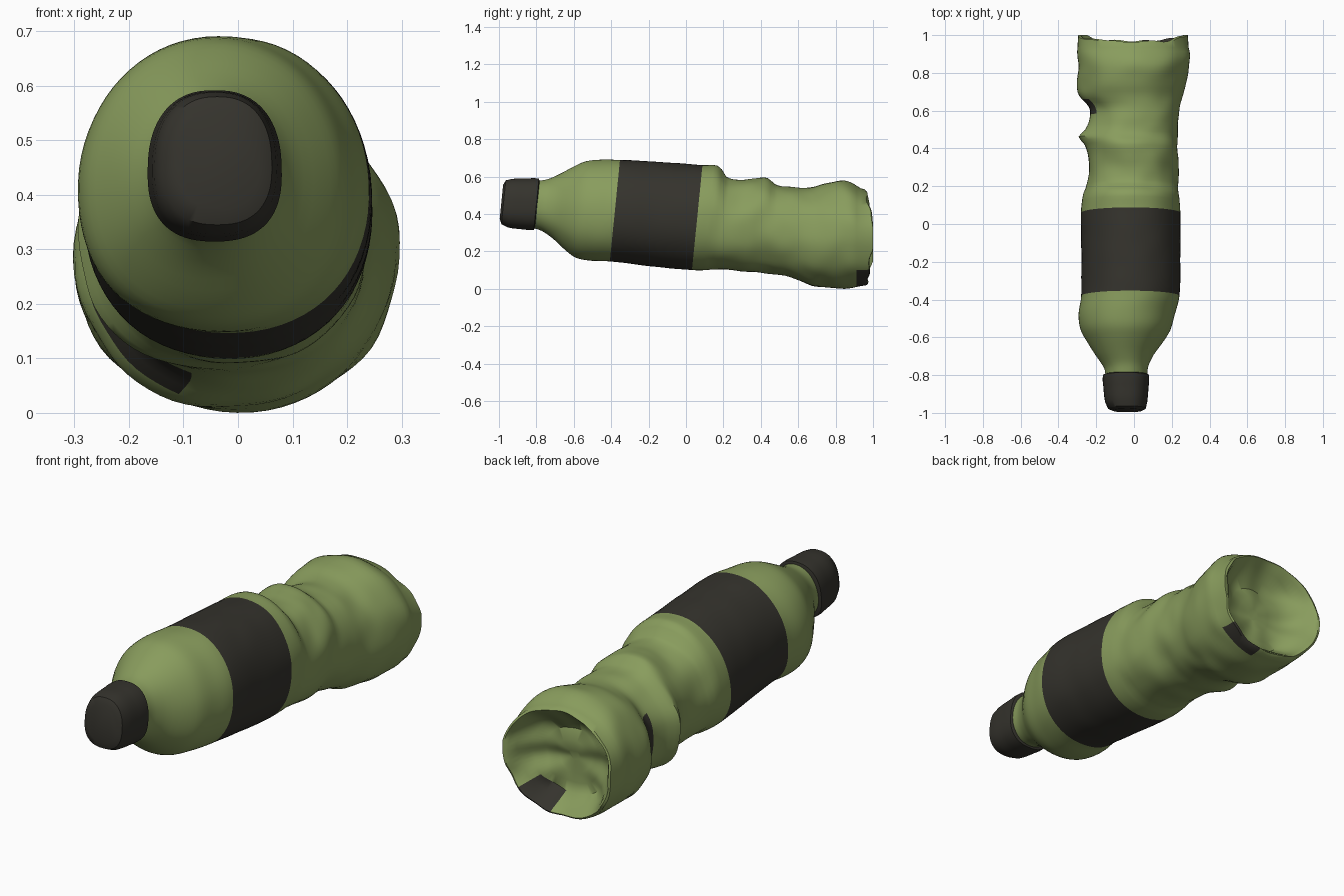
import bpy, bmesh, math
from mathutils import noise, Vector

if "Cube" in bpy.data.objects:
    bpy.data.objects.remove(bpy.data.objects["Cube"])

N = 72  # points around each ring


def material(name, col):
    m = bpy.data.materials.new(name)
    m.diffuse_color = (*col, 1)
    m.use_nodes = True
    m.node_tree.nodes["Principled BSDF"].inputs["Base Color"].default_value = m.diffuse_color
    return m


GREEN = material("bottle green", (0.25, 0.335, 0.11))
DARK = material("dark charcoal", (0.035, 0.033, 0.026))

# stations along the bottle: y, x min, x max, z min, z max
BODY = [
    (-0.83, -0.15, 0.07, 0.33, 0.575), (-0.77, -0.155, 0.072, 0.315, 0.582),
    (-0.74, -0.17, 0.08, 0.30, 0.59), (-0.69, -0.205, 0.105, 0.265, 0.615),
    (-0.62, -0.25, 0.155, 0.205, 0.655), (-0.56, -0.282, 0.192, 0.165, 0.682),
    (-0.48, -0.293, 0.215, 0.15, 0.69), (-0.38, -0.28, 0.24, 0.147, 0.69),
    (-0.20, -0.278, 0.245, 0.125, 0.68), (0.06, -0.28, 0.245, 0.10, 0.662),
    (0.14, -0.272, 0.24, 0.10, 0.658), (0.165, -0.265, 0.237, 0.105, 0.635),
    (0.19, -0.255, 0.235, 0.105, 0.597), (0.27, -0.24, 0.235, 0.10, 0.583),
    (0.35, -0.24, 0.235, 0.09, 0.59), (0.42, -0.262, 0.23, 0.083, 0.59),
    (0.46, -0.292, 0.23, 0.08, 0.562), (0.50, -0.255, 0.232, 0.075, 0.55),
    (0.56, -0.235, 0.235, 0.065, 0.545), (0.62, -0.24, 0.24, 0.045, 0.54),
    (0.68, -0.29, 0.258, 0.015, 0.545), (0.74, -0.30, 0.275, 0.008, 0.56),
    (0.83, -0.298, 0.292, 0.003, 0.578), (0.89, -0.30, 0.296, 0.005, 0.565),
    (0.935, -0.298, 0.285, 0.01, 0.54)]
CAP = [
    (-0.987, -0.11, 0.04, 0.375, 0.555), (-0.975, -0.138, 0.062, 0.345, 0.58),
    (-0.94, -0.153, 0.07, 0.328, 0.588), (-0.86, -0.162, 0.077, 0.318, 0.59),
    (-0.80, -0.165, 0.08, 0.315, 0.59), (-0.795, -0.15, 0.068, 0.33, 0.575)]


def smooth_stations(st, step):
    """Cubic interpolation between stations, keeping every station."""
    out = []
    for i in range(len(st) - 1):
        p0, p1, p2, p3 = st[max(i - 1, 0)], st[i], st[i + 1], st[min(i + 2, len(st) - 1)]
        h = p2[0] - p1[0]
        n = max(1, round(h / step))
        for k in range(n):
            u = k / n
            row = [p1[0] + h * u]
            for c in range(1, 5):
                m1 = (p2[c] - p0[c]) / (p2[0] - p0[0]) * h
                m2 = (p3[c] - p1[c]) / (p3[0] - p1[0]) * h
                row.append((2*u**3 - 3*u**2 + 1) * p1[c] + (u**3 - 2*u**2 + u) * m1
                           + (3*u**2 - 2*u**3) * p2[c] + (u**3 - u**2) * m2)
            out.append(row)
    return out + [list(st[-1])]


def ring(row, power, rough=0.0):
    y, x0, x1, z0, z1 = row
    cx, cz, hx, hz = (x0 + x1) / 2, (z0 + z1) / 2, (x1 - x0) / 2, (z1 - z0) / 2
    fade = min(1, max(0, (0.75 - y) / 0.5))   # front rings lean and are egg shaped
    pts = []
    for i in range(N):
        t = 2 * math.pi * i / N
        c, s = math.cos(t), math.sin(t)
        px = math.copysign(abs(c) ** power, c) * (1 - 0.06 * s * fade)
        pz = math.copysign(abs(s) ** power, s)
        k = 1 + rough * noise.noise(Vector((c * 2, y * 9, s * 2)))
        pts.append(Vector((cx + hx * px * k, y + 0.1 * fade * hz * pz, cz + hz * pz * k)))
    return pts


def loft(name, rings, rule, mats):
    """Skin the rings; rule(ring index, angle in degrees) gives the material."""
    bm = bmesh.new()
    vs = [[bm.verts.new(p) for p in r] for r in rings]
    for j in range(len(vs) - 1):
        for i in range(N):
            k = (i + 1) % N
            f = bm.faces.new((vs[j][i], vs[j][k], vs[j + 1][k], vs[j + 1][i]))
            f.material_index = rule(j, (i + 0.5) * 360 / N)
    bm.faces.new(vs[0][::-1])
    bm.faces.new(vs[-1])
    bmesh.ops.recalc_face_normals(bm, faces=bm.faces)
    me = bpy.data.meshes.new(name)
    bm.to_mesh(me)
    bm.free()
    for m in mats:
        me.materials.append(m)
    ob = bpy.data.objects.new(name, me)
    bpy.context.collection.objects.link(ob)
    bpy.ops.object.select_all(action='DESELECT')
    ob.select_set(True)
    bpy.context.view_layer.objects.active = ob
    bpy.ops.object.shade_smooth_by_angle(angle=math.radians(45))


# crushed bottle body
rows = smooth_stations(BODY, 0.02)
rings = [ring(r, 0.95, 0.035 if r[0] > 0.15 else 0.008) for r in rows]
side_count = len(rings)

# ragged rim and pressed-in base: scale, offset in y
rim = rings[-1]
mid = sum(rim, Vector()) / N
for scale, dy in [(0.985, 0.022), (0.95, 0.03), (0.90, 0.015), (0.82, -0.02),
                  (0.68, -0.05), (0.5, -0.065), (0.3, -0.07), (0.1, -0.07)]:
    r = []
    for i, p in enumerate(rim):
        t = 2 * math.pi * i / N
        lip = 0.045 * abs(math.cos(t)) ** 3 * max(0, (scale - 0.6) / 0.4)
        q = mid + (p - mid) * scale
        crease = 0.012 * math.sin(q.z * 42 + q.x * 5) if scale < 0.9 else 0
        wob = 0.018 * noise.noise(Vector((q.x * 9, scale, q.z * 9)))
        q.y = min(1.0, mid.y + dy + lip + wob + crease)
        r.append(q)
    rings.append(r)


def body_colour(j, a):
    if j >= side_count - 2:                       # stain on the base
        return int(j < side_count + 4 and 278 < a < 318)
    y = (rows[j][0] + rows[j + 1][0]) / 2
    label = -0.38 < y < 0.06                      # label band
    stain = 0.585 < y < 0.665 and 148 < a < 250   # stain in the left dent
    return int(label or stain)


loft("bottle_body", rings, body_colour, [GREEN, DARK])

# screw cap
loft("bottle_cap", [ring(r, 0.82) for r in smooth_stations(CAP, 0.03)],
     lambda j, a: 0, [DARK])
